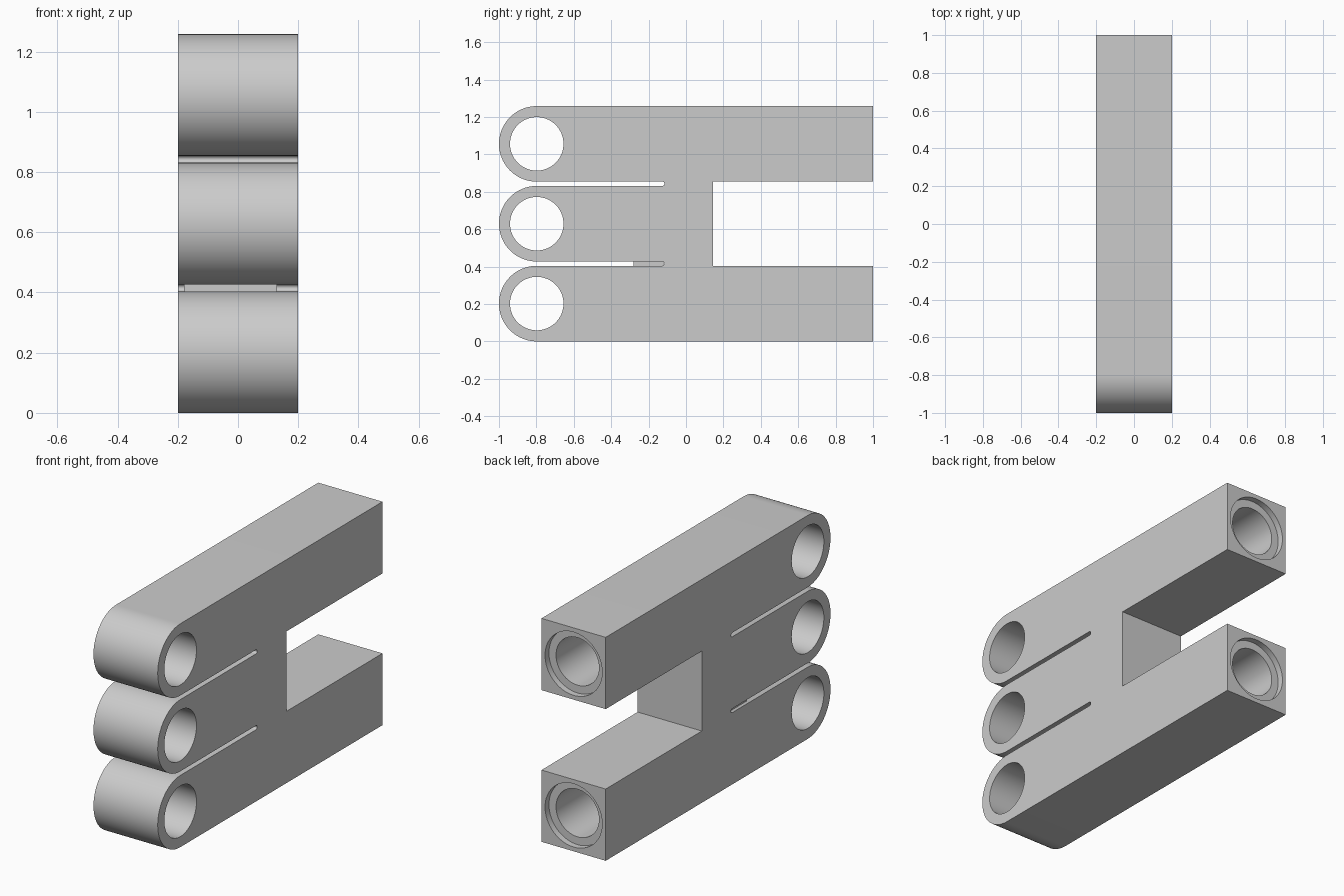
import bpy, bmesh, math
from mathutils import Matrix

cube = bpy.data.objects.get("Cube")
if cube:
    bpy.data.objects.remove(cube, do_unlink=True)

grey = bpy.data.materials.new("plain grey")
grey.use_nodes = True
colour = (0.6, 0.6, 0.6, 1)
grey.diffuse_color = colour
grey.node_tree.nodes["Principled BSDF"].inputs["Base Color"].default_value = colour

HALF = 0.2          # half thickness along x
R = 0.202           # finger radius
PITCH = 0.427       # spacing of the fingers
TOP = 2 * PITCH + 2 * R
EYE_Y = -0.798
SLIT_Y, NOTCH_Y = -0.115, 0.145
levels = [R + i * PITCH for i in range(3)]


def add_object(name, bm):
    bmesh.ops.recalc_face_normals(bm, faces=bm.faces)
    mesh = bpy.data.meshes.new(name)
    bm.to_mesh(mesh)
    bm.free()
    mesh.materials.append(grey)
    obj = bpy.data.objects.new(name, mesh)
    bpy.context.collection.objects.link(obj)
    return obj


def cylinder(name, radius, length, axis, centre):
    bm = bmesh.new()
    turn = Matrix.Rotation(math.pi / 2, 4, "Y" if axis == "X" else "X")
    bmesh.ops.create_cone(bm, cap_ends=True, segments=64, radius1=radius,
                          radius2=radius, depth=length,
                          matrix=Matrix.Translation(centre) @ turn)
    return add_object(name, bm)


def cut(body, cutter):
    mod = body.modifiers.new(cutter.name, "BOOLEAN")
    mod.operation = "DIFFERENCE"
    mod.solver = "EXACT"
    mod.object = cutter
    bpy.context.view_layer.objects.active = body
    bpy.ops.object.modifier_apply(modifier=mod.name)
    bpy.data.objects.remove(cutter, do_unlink=True)


def arc(y, z, r, start, end, steps):
    angles = [math.radians(start + (end - start) * i / steps) for i in range(steps + 1)]
    return [(y + r * math.cos(a), z + r * math.sin(a)) for a in angles]


# Side outline: two rear arms, then three rounded fingers parted by slits
outline = [(1, 0), (1, 2 * R), (NOTCH_Y, 2 * R), (NOTCH_Y, TOP - 2 * R),
           (1, TOP - 2 * R), (1, TOP)]
gap = (PITCH - 2 * R) / 2
for i in (2, 1, 0):
    outline += arc(EYE_Y, levels[i], R, 90, 270, 40)
    if i:
        outline += arc(SLIT_Y - gap, levels[i] - R - gap, gap, 90, -90, 8)

bm = bmesh.new()
side = bm.faces.new([bm.verts.new((-HALF, y, z)) for y, z in outline])
extruded = bmesh.ops.extrude_face_region(bm, geom=[side])["geom"]
bmesh.ops.translate(bm, vec=(2 * HALF, 0, 0),
                    verts=[v for v in extruded if isinstance(v, bmesh.types.BMVert)])
body = add_object("forked_bracket", bm)

# Eyes through the fingers
for z in levels:
    cut(body, cylinder("eye_cutter", 0.143, 1, "X", (0, EYE_Y, z)))

# Stepped round sockets in the rear ends of the arms
for z in (levels[0], levels[2]):
    cut(body, cylinder("socket_cutter", 0.134, 1.2, "Y", (0, 0.6, z)))
    cut(body, cylinder("rim_cutter", 0.178, 0.07, "Y", (0, 1, z)))

# Small spacer at the inner end of the lower slit
bm = bmesh.new()
bmesh.ops.create_cube(bm, size=1, matrix=Matrix.Translation((-0.025, -0.2, 2 * R + gap))
                      @ Matrix.Diagonal((0.31, 0.16, 2 * gap, 1)))
add_object("slit_spacer", bm)

bpy.ops.object.select_all(action="DESELECT")
body.select_set(True)
bpy.context.view_layer.objects.active = body
bpy.ops.object.shade_smooth_by_angle(angle=math.radians(30))
